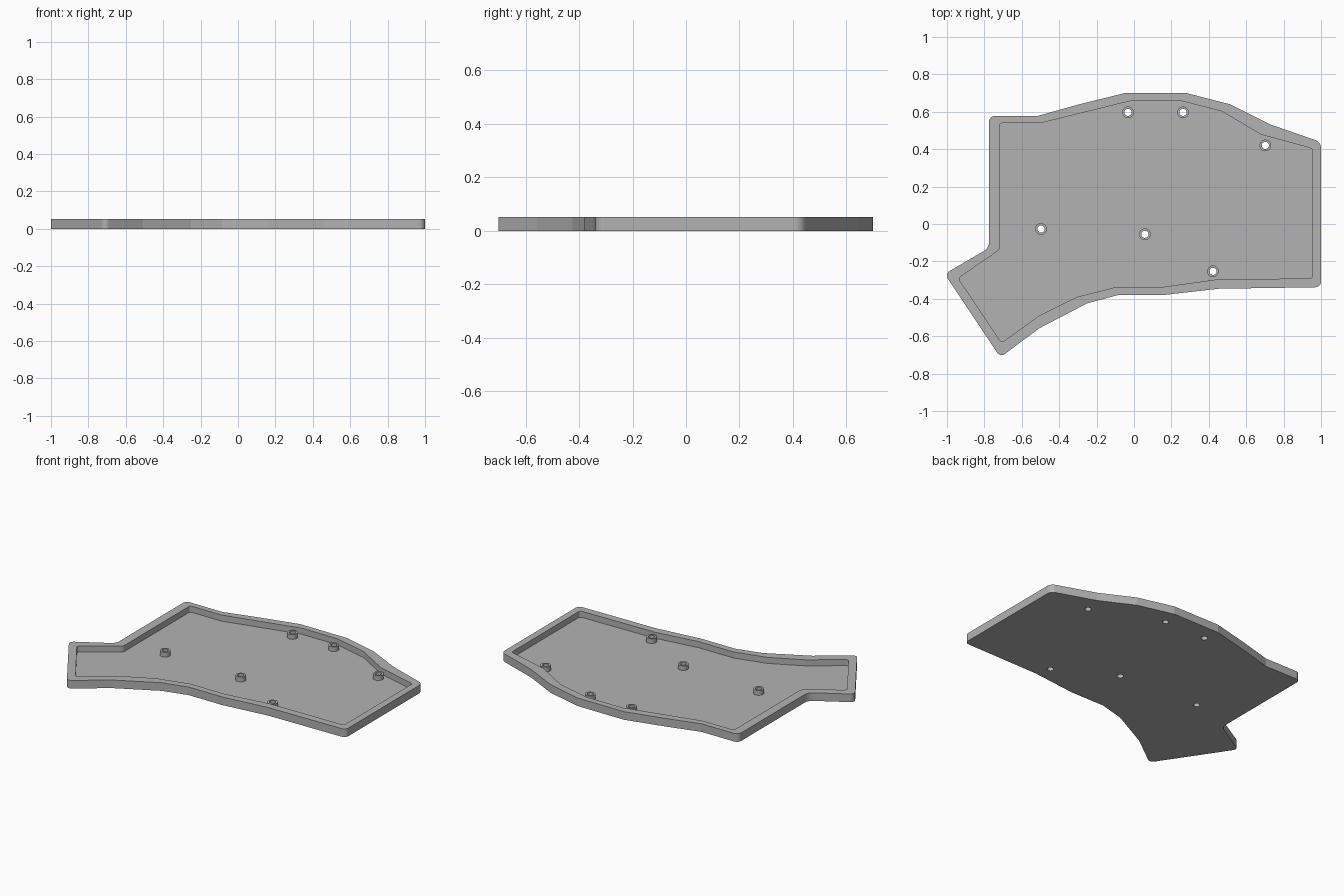
import bpy, bmesh, math

cube = bpy.data.objects.get("Cube")
if cube:
    bpy.data.objects.remove(cube)

HEIGHT, FLOOR, POST_TOP = 0.052, 0.013, 0.043
POST_R, HOLE_R = 0.031, 0.019

grey = bpy.data.materials.new("plain grey")
grey.use_nodes = True
colour = (0.45, 0.45, 0.45, 1)
grey.diffuse_color = colour
grey.node_tree.nodes["Principled BSDF"].inputs["Base Color"].default_value = colour


def finish(name, bm, cutter=False):
    bmesh.ops.recalc_face_normals(bm, faces=bm.faces)
    mesh = bpy.data.meshes.new(name)
    bm.to_mesh(mesh)
    bm.free()
    mesh.materials.append(grey)
    obj = bpy.data.objects.new(name, mesh)
    bpy.context.collection.objects.link(obj)
    if cutter:
        obj.hide_render = True
        obj.hide_viewport = True
        obj.display_type = 'WIRE'
    return obj


def prism(name, outline, z0, z1, radius, cutter=False):
    """Extrude an outline and round only its sharp corners."""
    bm = bmesh.new()
    face = bm.faces.new([bm.verts.new((x, y, z0)) for x, y in outline])
    top = bmesh.ops.extrude_face_region(bm, geom=[face])["geom"]
    for v in top:
        if isinstance(v, bmesh.types.BMVert):
            v.co.z = z1
    bmesh.ops.recalc_face_normals(bm, faces=bm.faces)
    sharp = [e for e in bm.edges
             if abs(e.verts[0].co.z - e.verts[1].co.z) > 0.01
             and e.calc_face_angle(0) > 0.7]
    bmesh.ops.bevel(bm, geom=sharp, offset=radius, segments=5,
                    profile=0.5, affect='EDGES')
    return finish(name, bm, cutter)


def ring(bm, x, y, r, z, sides=32):
    return [bm.verts.new((x + r * math.cos(a), y + r * math.sin(a), z))
            for a in (2 * math.pi * i / sides for i in range(sides))]


def skin(bm, a, b):
    for i in range(len(a)):
        j = (i + 1) % len(a)
        bm.faces.new((a[i], a[j], b[j], b[i]))


# Outlines of the tray and its pocket
outer = [(-0.775, 0.578), (-0.515, 0.578), (-0.30, 0.638), (-0.05, 0.70),
         (0.28, 0.70), (0.513, 0.64), (0.727, 0.533), (1.0, 0.438),
         (1.0, -0.338), (0.455, -0.346), (0.155, -0.38), (-0.085, -0.38),
         (-0.25, -0.424), (-0.507, -0.558), (-0.715, -0.713),
         (-1.0126, -0.267), (-0.775, -0.128)]
inner = [(-0.718, 0.54), (-0.497, 0.54), (-0.01, 0.66), (0.245, 0.66),
         (0.47, 0.602), (0.68, 0.478), (0.955, 0.403), (0.955, -0.29),
         (0.432, -0.298), (0.144, -0.338), (-0.1, -0.338), (-0.305, -0.39),
         (-0.507, -0.49), (-0.708, -0.635), (-0.94, -0.29), (-0.718, -0.138)]
posts = [(-0.032, 0.597), (0.262, 0.597), (0.702, 0.42),
         (-0.497, -0.027), (0.058, -0.055), (0.422, -0.253)]

tray = prism("tray", outer, 0, HEIGHT, 0.03)
pocket = prism("pocket_cutter", inner, FLOOR, HEIGHT + 0.05, 0.015, True)

# Screw holes through the floor
bm = bmesh.new()
for x, y in posts:
    low, high = ring(bm, x, y, HOLE_R, -0.05), ring(bm, x, y, HOLE_R, 0.1)
    skin(bm, low, high)
    bm.faces.new(low)
    bm.faces.new(high)
holes = finish("hole_cutter", bm, True)

for cutter in (pocket, holes):
    mod = tray.modifiers.new(cutter.name, 'BOOLEAN')
    mod.operation = 'DIFFERENCE'
    mod.solver = 'EXACT'
    mod.object = cutter

# Hollow standoff posts
for n, (x, y) in enumerate(posts, 1):
    bm = bmesh.new()
    loops = [ring(bm, x, y, r, z) for r, z in
             ((POST_R, FLOOR), (POST_R, POST_TOP), (HOLE_R, POST_TOP), (HOLE_R, FLOOR))]
    for a, b in zip(loops, loops[1:] + loops[:1]):
        skin(bm, a, b)
    post = finish(f"standoff_post_{n}", bm)
    bpy.ops.object.select_all(action='DESELECT')
    post.select_set(True)
    bpy.context.view_layer.objects.active = post
    bpy.ops.object.shade_smooth_by_angle(angle=math.radians(30))
